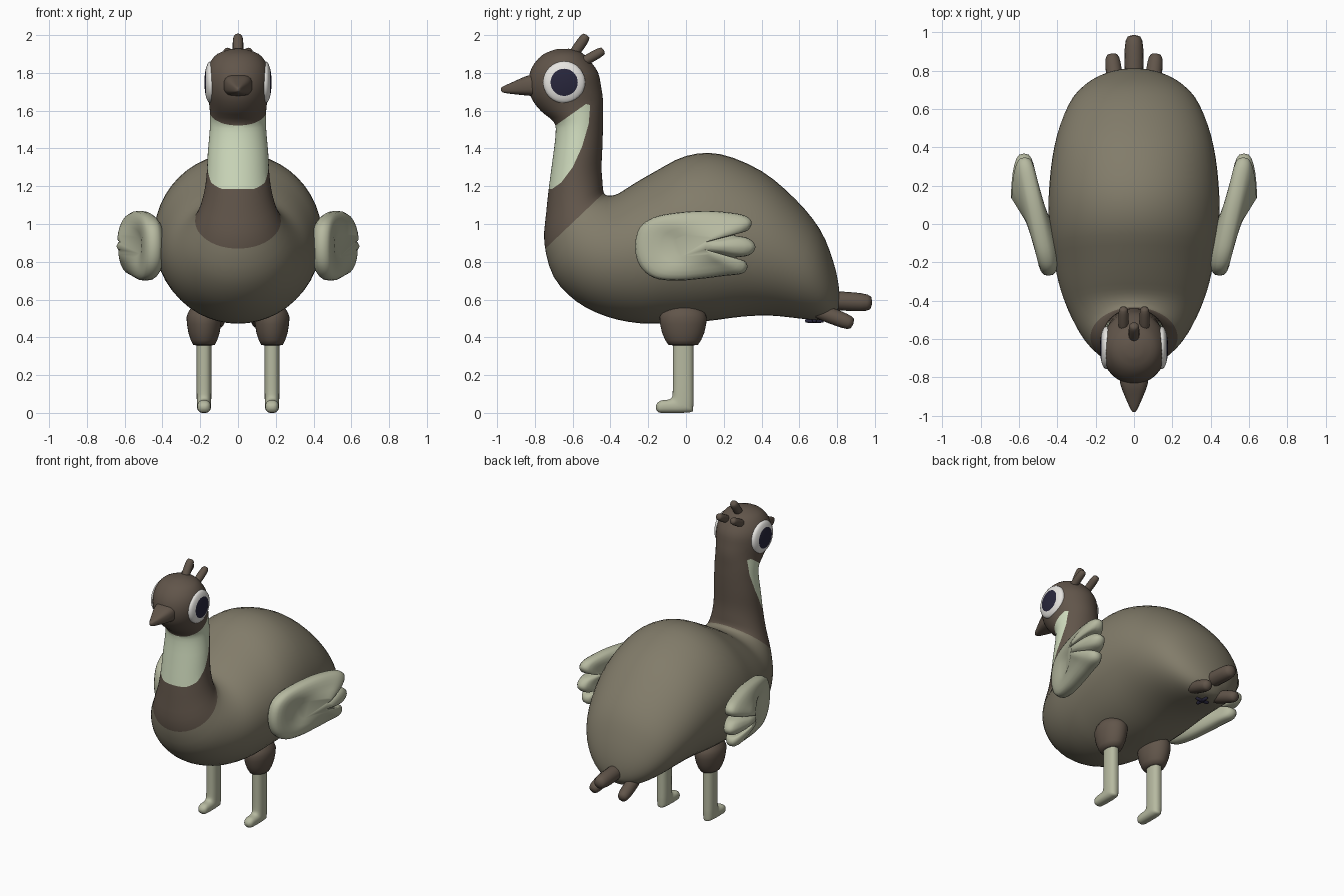
import bpy, bmesh, math
from mathutils import Vector

if "Cube" in bpy.data.objects:
    bpy.data.objects.remove(bpy.data.objects["Cube"])


def material(name, r, g, b):
    m = bpy.data.materials.new(name)
    lin = [(c / 255 / 12.92 if c < 10 else ((c / 255 + .055) / 1.055) ** 2.4) for c in (r, g, b)]
    m.diffuse_color = (*lin, 1)
    m.use_nodes = True
    m.node_tree.nodes["Principled BSDF"].inputs["Base Color"].default_value = m.diffuse_color
    return m


BODY = material("grey_brown", 130, 124, 106)
DARK = material("dark_brown", 97, 85, 74)
PATCH = material("pale_green", 208, 220, 190)
LIMB = material("pale_olive", 182, 185, 160)
WHITE = material("eye_white", 232, 230, 226)
NAVY = material("navy", 40, 38, 60)


def finish(name, bm, mats, angle=50):
    bmesh.ops.recalc_face_normals(bm, faces=bm.faces[:])
    me = bpy.data.meshes.new(name)
    bm.to_mesh(me)
    bm.free()
    for m in mats:
        me.materials.append(m)
    ob = bpy.data.objects.new(name, me)
    bpy.context.collection.objects.link(ob)
    bpy.ops.object.select_all(action='DESELECT')
    ob.select_set(True)
    bpy.context.view_layer.objects.active = ob
    bpy.ops.object.shade_smooth_by_angle(angle=math.radians(angle))
    return ob


def spline(pts, n, closed=False):
    """Smooth curve through tuples of any length."""
    k, out = len(pts), []
    for i in range(k if closed else k - 1):
        ix = [(i + d) % k if closed else min(max(i + d, 0), k - 1) for d in (-1, 0, 1, 2)]
        p0, p1, p2, p3 = (pts[j] for j in ix)
        for s in range(n):
            t = s / n
            out.append([.5 * (2 * b + (c - a) * t + (2 * a - 5 * b + 4 * c - d) * t * t
                              + (3 * b - a - 3 * c + d) * t ** 3)
                        for a, b, c, d in zip(p0, p1, p2, p3)])
    return out if closed else out + [list(pts[-1])]


def bridge(bm, rings, caps=True):
    for a, b in zip(rings, rings[1:]):
        for i in range(len(a)):
            j = (i + 1) % len(a)
            bm.faces.new((a[i], a[j], b[j], b[i]))
    if caps:
        bm.faces.new(rings[0])
        bm.faces.new(rings[-1])


def loft(rows, n=4, seg=24, x=0, power=2):
    """Rows: side-profile points (y1, z1), (y2, z2) and half width of each ring."""
    bm, rings = bmesh.new(), []
    for y1, z1, y2, z2, w in spline(rows, n):
        ring = []
        for i in range(seg):
            a = math.tau * i / seg
            c, s = (math.copysign(abs(f) ** (2 / power), f) for f in (math.cos(a), math.sin(a)))
            ring.append(bm.verts.new((x + w * s, (y1 + y2) / 2 + c * (y1 - y2) / 2,
                                      (z1 + z2) / 2 + c * (z1 - z2) / 2)))
        rings.append(ring)
    bridge(bm, rings)
    return bm


def lathe(profile, seg=32):
    """Revolve (radius, height) around z."""
    bm = bmesh.new()
    bridge(bm, [[bm.verts.new((r * math.cos(math.tau * i / seg), r * math.sin(math.tau * i / seg), h))
                 for i in range(seg)] for r, h in profile])
    return bm


def feather(name, a, b, r, mat=DARK):
    """Rounded quill from a to b."""
    a, b = Vector(a), Vector(b)
    L = (b - a).length
    prof = [(r * max(.02, 1 - abs(2 * t / 10 - 1) ** 2.6) ** .5, L * (1 - math.cos(math.pi * t / 10)) / 2)
            for t in range(11)]
    bm = lathe(prof, 16)
    bm.transform(Vector((0, 0, 1)).rotation_difference(b - a).to_matrix().to_4x4())
    bmesh.ops.translate(bm, verts=bm.verts[:], vec=a)
    return finish(name, bm, [mat], 80)


# Body, neck and head as one skin, from tail to crown
bm = loft([
    (.79, .53, .81, .56, .04), (.76, .50, .81, .66, .13), (.70, .49, .78, .80, .23),
    (.60, .50, .71, .97, .32), (.45, .515, .58, 1.13, .385), (.30, .51, .40, 1.28, .425),
    (.10, .485, .18, 1.37, .445), (-.10, .475, 0, 1.36, .44), (-.25, .475, -.16, 1.28, .415),
    (-.42, .51, -.28, 1.21, .38), (-.58, .59, -.36, 1.16, .33), (-.70, .72, -.41, 1.15, .275),
    (-.75, .90, -.435, 1.165, .22), (-.74, 1.06, -.442, 1.22, .185), (-.725, 1.20, -.447, 1.30, .167),
    (-.705, 1.35, -.443, 1.40, .16), (-.69, 1.48, -.44, 1.50, .15), (-.70, 1.54, -.44, 1.58, .148),
    (-.77, 1.60, -.44, 1.66, .152), (-.82, 1.67, -.45, 1.73, .165), (-.835, 1.75, -.465, 1.80, .17),
    (-.815, 1.83, -.505, 1.86, .153), (-.76, 1.895, -.55, 1.905, .11), (-.69, 1.925, -.62, 1.928, .035)],
    n=3, seg=48)

# Cut the colour borders into the skin
patch = [(-.95, 1.18), (-.71, 1.185), (-.66, 1.22), (-.60, 1.30), (-.55, 1.41), (-.515, 1.53),
         (-.507, 1.63), (-.53, 1.635), (-.70, 1.515), (-.95, 1.34)]
edges = list(zip(patch, patch[1:]))
neck_line = ((-.75, .865), (-.45, 1.15))


def side(p, e):
    (y0, z0), (y1, z1) = e
    return (y1 - y0) * (p.z - z0) - (z1 - z0) * (p.y - y0)


def cut(e, near):
    faces = [f for f in bm.faces if near(f.calc_center_median())]
    geom = faces + list({x for f in faces for x in f.edges}) + list({v for f in faces for v in f.verts})
    (y0, z0), (y1, z1) = e
    bmesh.ops.bisect_plane(bm, geom=geom, dist=1e-5, plane_co=(0, y0, z0), plane_no=(0, z0 - z1, y1 - y0))


cut(neck_line, lambda c: c.y < -.38 and .75 < c.z < 1.3)
for e in edges:
    ylo, yhi = sorted((e[0][0], e[1][0]))
    zlo, zhi = sorted((e[0][1], e[1][1]))
    cut(e, lambda c: ylo - .04 < c.y < yhi + .04 and zlo - .06 < c.z < zhi + .06)
for f in bm.faces:
    c = f.calc_center_median()
    if c.y < -.38 and side(c, neck_line) > 0:
        f.material_index = 2 if all(side(c, e) > 0 for e in edges) else 1
finish("body_neck_head", bm, [BODY, DARK, PATCH], 80)

# Beak
finish("beak", loft([(-.78, 1.675, -.78, 1.795, .078), (-.84, 1.68, -.84, 1.785, .07),
                     (-.91, 1.687, -.91, 1.755, .043), (-.965, 1.695, -.965, 1.73, .018),
                     (-.98, 1.705, -.98, 1.72, .006)], n=3, power=3), [DARK])

# Head crest and tail feathers
feather("crest_middle", (0, -.605, 1.885), (0, -.525, 2.0), .028)
feather("tail_middle", (0, .70, .60), (0, .985, .582), .05)
for sx in (-1, 1):
    feather("crest_side", (sx * .055, -.56, 1.85), (sx * .055, -.435, 1.92), .026)
    feather("tail_side", (sx * .09, .66, .555), (sx * .115, .885, .47), .042)

# Small dark cross under the tail
for dx, dy in ((.05, 0), (0, .05)):
    feather("under_tail_mark", (-dx, .68 - dy, .488), (dx, .68 + dy, .488), .012, NAVY)

wing_outline = spline([
    (-.27, .88), (-.245, .98), (-.17, 1.035), (-.05, 1.06), (.10, 1.07), (.22, 1.062), (.31, 1.045),
    (.348, 1.01), (.325, .965), (.255, .942), (.33, .925), (.368, .88), (.335, .835), (.25, .82),
    (.31, .805), (.325, .77), (.295, .737), (.20, .725), (.08, .71), (-.05, .70), (-.17, .715),
    (-.245, .78)], 4, closed=True)

for sx in (-1, 1):
    # Eye: domed disc with a dark centre
    R = .111
    bm = lathe([(r, .032 * math.sqrt(max(0, 1 - (r / R) ** 2)) + h) for r, h in
                ((R, -.03), (R, 0), (.107, 0), (.098, 0), (.085, 0), (.072, 0), (.05, 0), (.025, 0), (.004, 0))])
    for f in bm.faces:
        c = f.calc_center_median()
        f.material_index = int(c.z > 0 and math.hypot(c.x, c.y) < .072)
    for v in bm.verts:
        v.co = (sx * (.146 + v.co.z), -.645 + v.co.x, 1.75 + v.co.y)
    finish("eye", bm, [WHITE, NAVY], 60)

    # Wing: pillowed outline, flaring outward to the rear
    bm, rings = bmesh.new(), []
    steps = 14
    for k in range(1, steps):
        a = math.pi * k / steps
        s, h = math.sin(a) ** .75, .07 * math.copysign(abs(math.cos(a)) ** .7, math.cos(a))
        rings.append([bm.verts.new((sx * (.51 + .2 * (y - .05) + h), .03 + s * (y - .03), .885 + s * (z - .885)))
                      for y, z in wing_outline])
    bridge(bm, rings)
    finish("wing", bm, [LIMB], 60)

    # Thigh
    bm = lathe([(.05, .357), (.078, .36), (.095, .385), (.112, .425), (.122, .47),
                (.125, .505), (.115, .53), (.09, .56), (.04, .59)])
    for v in bm.verts:
        v.co = (sx * .18 + v.co.x * .74, v.co.y - .015, v.co.z)
    finish("thigh", bm, [DARK], 60)

    # Leg and foot
    finish("leg", loft([(-.07, .42, .04, .42, .039), (-.07, .25, .04, .25, .039), (-.07, .12, .04, .12, .039),
                        (-.075, .082, .038, .03, .038), (-.095, .07, .02, .003, .037),
                        (-.13, .066, -.12, 0, .035), (-.152, .052, -.148, .006, .026),
                        (-.16, .036, -.159, .022, .01)], n=3, x=sx * .18, power=2.4), [LIMB], 60)
